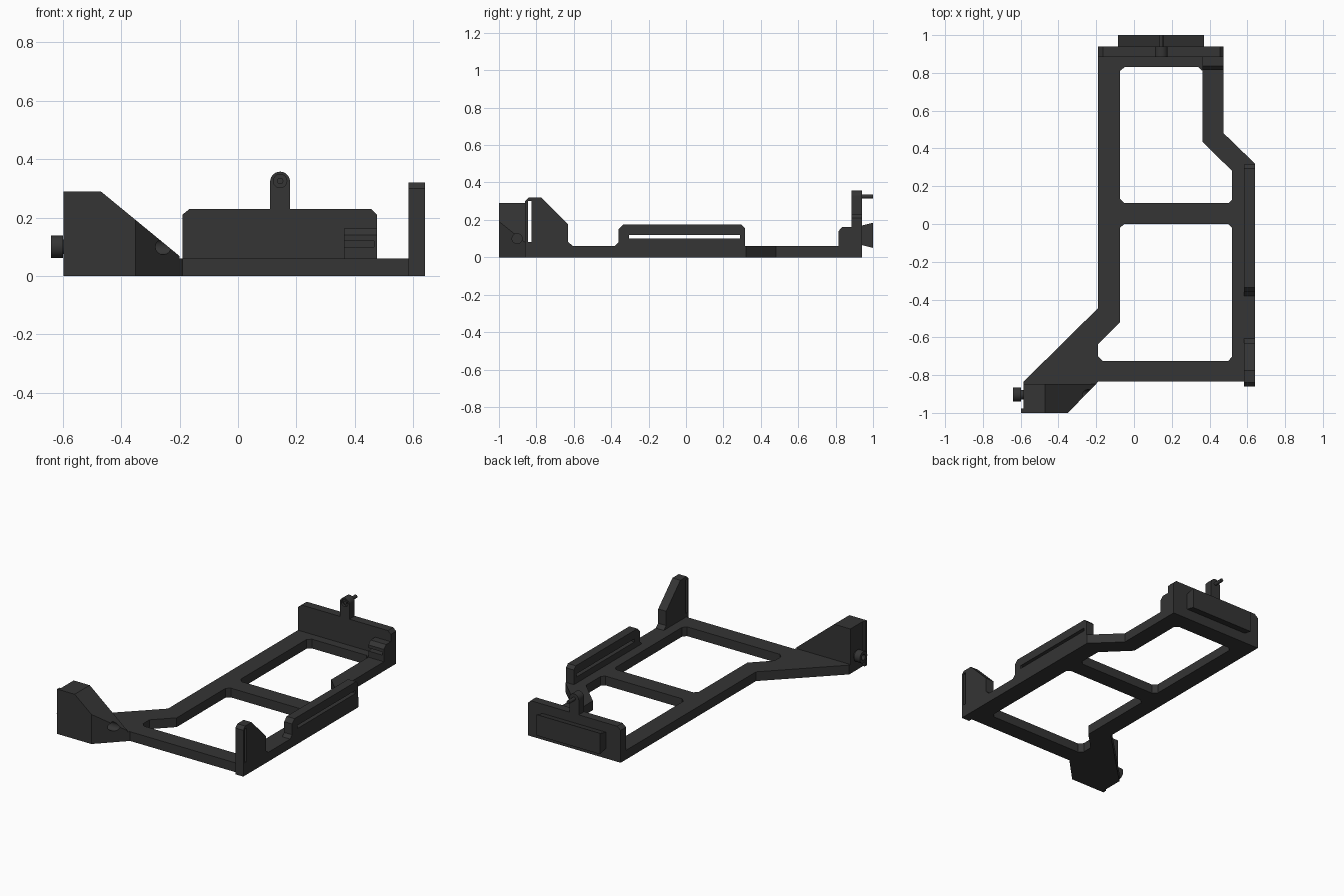
import bpy, bmesh
from math import sin, cos, pi
from mathutils import Matrix

if "Cube" in bpy.data.objects:
    bpy.data.objects.remove(bpy.data.objects["Cube"])

mat = bpy.data.materials.new("dark_plastic")
mat.diffuse_color = (0.035, 0.035, 0.035, 1)
mat.use_nodes = True
mat.node_tree.nodes["Principled BSDF"].inputs["Base Color"].default_value = mat.diffuse_color

# local axes of the profile plane expressed in world space
PLANES = {
    "xy": Matrix.Identity(4),
    "xz": Matrix(((1, 0, 0, 0), (0, 0, -1, 0), (0, 1, 0, 0), (0, 0, 0, 1))),
    "yz": Matrix(((0, 0, 1, 0), (1, 0, 0, 0), (0, 1, 0, 0), (0, 0, 0, 1))),
}


def prism(name, plane, lo, hi, *loops):
    """Extrude an outline (first loop) with holes (other loops) from lo to hi."""
    cu = bpy.data.curves.new(name, "CURVE")
    cu.dimensions = "2D"
    cu.fill_mode = "BOTH"
    cu.extrude = (hi - lo) / 2
    for loop in loops:
        sp = cu.splines.new("POLY")
        sp.points.add(len(loop) - 1)
        for p, (a, b) in zip(sp.points, loop):
            p.co = (a, b, 0, 1)
        sp.use_cyclic_u = True
    tmp = bpy.data.objects.new(name + "_curve", cu)
    bpy.context.collection.objects.link(tmp)
    bpy.context.view_layer.update()
    me = bpy.data.meshes.new_from_object(
        tmp.evaluated_get(bpy.context.evaluated_depsgraph_get()))
    bpy.data.objects.remove(tmp)
    mid = (lo + hi) / 2
    bm = bmesh.new()
    bm.from_mesh(me)
    shift = Matrix.Translation((0, 0, -mid if plane == "xz" else mid))
    bm.transform(PLANES[plane] @ shift)
    bmesh.ops.remove_doubles(bm, verts=bm.verts, dist=1e-5)
    bmesh.ops.recalc_face_normals(bm, faces=bm.faces)
    for f in bm.faces:
        f.smooth = False
    bm.to_mesh(me)
    bm.free()
    me.name = name
    me.materials.clear()
    me.materials.append(mat)
    ob = bpy.data.objects.new(name, me)
    bpy.context.collection.objects.link(ob)
    return ob


def rect(a0, b0, a1, b1):
    return [(a0, b0), (a1, b0), (a1, b1), (a0, b1)]


def arc(a, b, r, start=0, end=2 * pi, n=32):
    return [(a + r * cos(start + (end - start) * i / n),
             b + r * sin(start + (end - start) * i / n)) for i in range(n)]


def boolean(ob, cutter, op="DIFFERENCE"):
    m = ob.modifiers.new(op.lower(), "BOOLEAN")
    m.operation, m.object, m.solver = op, cutter, "EXACT"
    bpy.context.view_layer.update()
    me = bpy.data.meshes.new_from_object(
        ob.evaluated_get(bpy.context.evaluated_depsgraph_get()))
    ob.modifiers.clear()
    ob.data = me
    bpy.data.objects.remove(cutter)


T = 0.06            # frame thickness
X0, X1 = 0.583, 0.64  # right-hand rail and post

# flat frame with two openings
prism("base_frame", "xy", 0, T,
      [(-0.19, 0.94), (0.475, 0.94), (0.475, 0.48), (X1, 0.32), (X1, -0.835),
       (-0.19, -0.835), (-0.20, -0.846), (-0.585, -0.846), (-0.585, -0.835),
       (-0.19, -0.445)],
      [(-0.05, 0.83), (0.34, 0.83), (0.363, 0.81), (0.363, 0.435), (0.52, 0.28),
       (0.52, 0.13), (0.50, 0.11), (-0.05, 0.11), (-0.075, 0.135), (-0.075, 0.81)],
      [(-0.05, 0), (0.50, 0), (0.52, -0.02), (0.52, -0.70), (0.50, -0.725),
       (-0.165, -0.725), (-0.19, -0.70), (-0.19, -0.635), (-0.075, -0.52),
       (-0.075, -0.02)])

# slotted side rail
prism("side_rail", "yz", X0, X1,
      [(-0.38, T), (-0.36, 0.08), (-0.36, 0.15), (-0.335, 0.175), (0.295, 0.175),
       (0.315, 0.155), (0.315, T)],
      rect(-0.305, 0.10, 0.29, 0.12))

# slotted corner post
prism("corner_post", "yz", X0, X1,
      [(-0.86, 0), (-0.835, 0), (-0.835, T), (-0.605, T), (-0.63, 0.082),
       (-0.63, 0.175), (-0.775, 0.32), (-0.84, 0.32), (-0.86, 0.30)],
      rect(-0.846, 0.083, -0.825, 0.302))

# back wall and its flared rear pad
prism("back_wall", "xz", 0.885, 0.94,
      [(-0.19, T), (0.475, T), (0.475, 0.21), (0.455, 0.23), (-0.165, 0.23),
       (-0.19, 0.21)])
prism("rear_pad", "yz", -0.085, 0.37,
      [(0.94, 0.065), (1.0, 0.05), (1.0, 0.185), (0.94, 0.17)])

# round-topped tab with a recess and a pin
tab = prism("pin_tab", "xz", 0.885, 0.94,
            [(0.11, 0.23), (0.178, 0.23)] + arc(0.144, 0.323, 0.034, 0, pi, 20)
            + [(0.11, 0.323)])
boolean(tab, prism("cutter", "xz", 0.87, 0.90, arc(0.144, 0.325, 0.023)))
prism("tab_pin", "xz", 0.89, 1.0, arc(0.144, 0.325, 0.011, n=24))

# grooved bracket inside the back wall
bracket = prism("grooved_bracket", "yz", 0.363, 0.475,
                [(0.815, T), (0.815, 0.14), (0.837, 0.163), (0.885, 0.163), (0.885, T)])
boolean(bracket, prism("cutter", "xz", 0.78, 0.875, rect(0.33, 0.10, 0.465, 0.12)))

# sloped front block, trimmed diagonally in plan and bored from the right
block = prism("front_block", "xz", -1.05, -0.80,
              [(-0.61, 0), (-0.19, 0), (-0.19, T), (-0.47, 0.29), (-0.61, 0.29)])
boolean(block, prism("cutter", "xy", -0.1, 0.5,
                     [(-0.597, -1), (-0.35, -1), (-0.20, -0.846), (-0.585, -0.846),
                      (-0.585, -0.977), (-0.597, -0.977)]), "INTERSECT")
boolean(block, prism("cutter", "yz", -0.54, -0.1, arc(-0.903, 0.10, 0.027)))

# side knob on a thin neck
prism("knob_neck", "yz", -0.61, -0.58, arc(-0.903, 0.10, 0.025))
prism("knob_head", "yz", -0.64, -0.598, arc(-0.903, 0.10, 0.038),
      arc(-0.903, 0.10, 0.018))

# smooth the round parts only
for ob in bpy.context.collection.objects:
    ob.select_set(True)
    bpy.context.view_layer.objects.active = ob
bpy.ops.object.shade_smooth_by_angle(angle=0.5)
